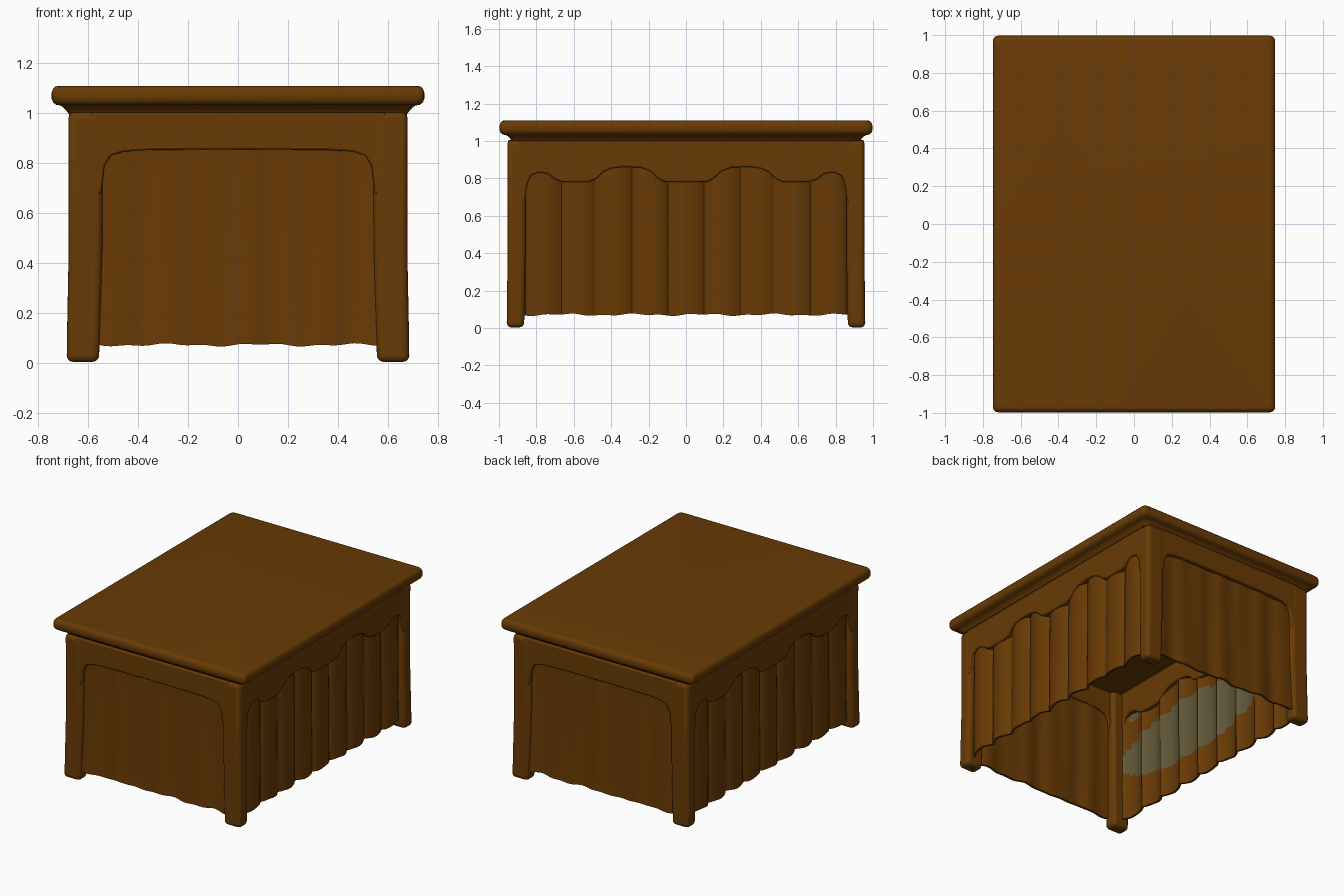
import bpy, bmesh, math

if "Cube" in bpy.data.objects:
    bpy.data.objects.remove(bpy.data.objects["Cube"])

def material(name, col):
    m = bpy.data.materials.new(name)
    m.diffuse_color = (*col, 1)
    m.use_nodes = True
    m.node_tree.nodes["Principled BSDF"].inputs["Base Color"].default_value = m.diffuse_color
    return m

WOOD = material("warm_brown", (0.140, 0.043, 0.0015))
GREY = material("grey_beige", (0.118, 0.096, 0.040))

def finish(bm, name, bevel=0, segs=3, angle=40):
    bmesh.ops.recalc_face_normals(bm, faces=bm.faces)
    me = bpy.data.meshes.new(name)
    bm.to_mesh(me)
    bm.free()
    ob = bpy.data.objects.new(name, me)
    bpy.context.collection.objects.link(ob)
    me.materials.append(WOOD)
    me.materials.append(GREY)
    if bevel:
        b = ob.modifiers.new("round", 'BEVEL')
        b.width, b.segments = bevel, segs
        b.limit_method, b.angle_limit = 'ANGLE', math.radians(50)
    bpy.ops.object.select_all(action='DESELECT')
    ob.select_set(True)
    bpy.context.view_layer.objects.active = ob
    bpy.ops.object.shade_smooth_by_angle(angle=math.radians(angle))
    return ob

def loft(bm, rings):
    """Closed skin through stacked rings of equal length."""
    rings = [[bm.verts.new(p) for p in r] for r in rings]
    n = len(rings[0])
    for a, b in zip(rings, rings[1:]):
        for i in range(n):
            j = (i + 1) % n
            bm.faces.new((a[i], a[j], b[j], b[i]))
    bm.faces.new(rings[0])
    bm.faces.new(rings[-1])

# table top with rounded rim and a hollow moulding below: (inset from the rim, z)
TOP = [(0.066, 1.00), (0.058, 1.012), (0.046, 1.024), (0.035, 1.031), (0.018, 1.034), (0.006, 1.043),
       (0, 1.058), (0, 1.082), (0.005, 1.098), (0.014, 1.107), (0.028, 1.11)]

def rounded_rect(hx, hy, r, z):
    pts = []
    for k, (sx, sy) in enumerate(((1, 1), (-1, 1), (-1, -1), (1, -1))):
        for i in range(5):
            a = math.pi / 2 * (k + i / 4)
            pts.append((sx * (hx - r) + r * math.cos(a), sy * (hy - r) + r * math.sin(a), z))
    return pts

bm = bmesh.new()
loft(bm, [rounded_rect(0.747 - d, 0.997 - d, 0.028, z) for d, z in TOP])
finish(bm, "table_top")

# corner legs: stacked rectangular rings (z, x inner, x outer, y inner, y outer)
RINGS = [(0.003, 0.558, 0.687, 0.866, 0.959), (0.10, 0.554, 0.686, 0.863, 0.957),
         (0.45, 0.544, 0.679, 0.857, 0.954), (1.005, 0.544, 0.680, 0.857, 0.955)]

def leg(name, sx, sy):
    bm = bmesh.new()
    loft(bm, [[(sx * x, sy * y, z) for x, y in ((xi, yi), (xo, yi), (xo, yo), (xi, yo))]
              for z, xi, xo, yi, yo in RINGS])
    finish(bm, name, 0.026, 4)

for sx, side in ((-1, "left"), (1, "right")):
    for sy, end in ((-1, "front"), (1, "back")):
        leg(f"{end}_{side}_leg", sx, sy)

def place(axis, sign, s, d, z):
    """s runs along the side, d is the distance outward from the centre."""
    return (sign * d, s, z) if axis == 'x' else (s, sign * d, z)

# aprons: half outline of the lower edge, mirrored about the middle
END_EDGE = [(0, .855), (.35, .853), (.46, .846), (.51, .83), (.535, .79), (.548, .68), (.59, .67)]
SIDE_EDGE = [(0, .78), (.11, .78), (.15, .80), (.19, .838), (.24, .857), (.33, .862), (.40, .853),
             (.44, .835), (.48, .797), (.52, .78), (.66, .78), (.70, .795), (.74, .825), (.79, .832),
             (.83, .815), (.85, .77), (.862, .68), (.89, .67)]

def apron(name, axis, sign, edge, outer):
    outline = [(-s, z) for s, z in reversed(edge[1:])] + edge
    outline += [(edge[-1][0], 1.004), (-edge[-1][0], 1.004)]
    bm = bmesh.new()
    face = bm.faces.new([bm.verts.new(place(axis, sign, s, outer, z)) for s, z in outline])
    ext = bmesh.ops.extrude_face_region(bm, geom=[face], use_keep_orig=True)
    shift = place(axis, sign, 0, -0.06, 0)
    bmesh.ops.translate(bm, vec=shift, verts=[g for g in ext["geom"] if isinstance(g, bmesh.types.BMVert)])
    finish(bm, name, 0.008, 2)

# curtains: folded closed sheets with an outer and an inner layer
def soft_fold(s, t):
    return (0.924 + (0.002 + 0.004 * t) * math.sin(22 * s + 1) + 0.003 * math.sin(37 * s)
            + 0.012 * t * t)

def pleat(s, t):
    roll = abs(math.sin(math.pi * 9 * (s + 0.86) / 1.72)) ** 0.6
    return 0.630 + 0.036 * roll + 0.006 * t

def in_patch(c):
    big = ((c.y + 0.2) / 0.68) ** 2 + ((c.z - 0.48) / 0.22) ** 2 < 1
    small = ((c.y + 0.74) / 0.08) ** 2 + ((c.z - 0.80) / 0.035) ** 2 < 1
    return big or small

def curtain(name, axis, sign, half, top, depth, n, lining=False):
    bm = bmesh.new()
    rows = 24
    layers = []
    for off in (0, 0.016):
        grid = []
        for i in range(n + 1):
            s = -half + 2 * half * i / n
            hem = 0.071 + 0.004 * math.sin(17 * s) + 0.003 * math.sin(41 * s + 1)
            col = []
            for j in range(rows + 1):
                t = 1 - j / rows          # 1 at the hem, 0 at the top
                z = hem + (top - hem) * (1 - t)
                col.append(bm.verts.new(place(axis, sign, s, depth(s, t) - off, z)))
            grid.append(col)
        layers.append(grid)
    for k, g in enumerate(layers):
        for i in range(n):
            for j in range(rows):
                f = bm.faces.new((g[i][j], g[i + 1][j], g[i + 1][j + 1], g[i][j + 1]))
                # pale patch on the inner layer
                if lining and k == 1 and in_patch(f.calc_center_median()):
                    f.material_index = 1
    a, b = layers
    for i in range(n):
        for j in (0, rows):
            bm.faces.new((a[i][j], a[i + 1][j], b[i + 1][j], b[i][j]))
    for j in range(rows):
        for i in (0, n):
            bm.faces.new((a[i][j], a[i][j + 1], b[i][j + 1], b[i][j]))
    finish(bm, name)

for sign, end, side in ((-1, "front", "left"), (1, "back", "right")):
    apron(f"{end}_apron", 'y', sign, END_EDGE, 0.953)
    apron(f"{side}_apron", 'x', sign, SIDE_EDGE, 0.678)
    curtain(f"{end}_curtain", 'y', sign, 0.565, 0.87, soft_fold, 80)
    curtain(f"{side}_pleated_curtain", 'x', sign, 0.87, 0.875, pleat, 162, lining=True)
